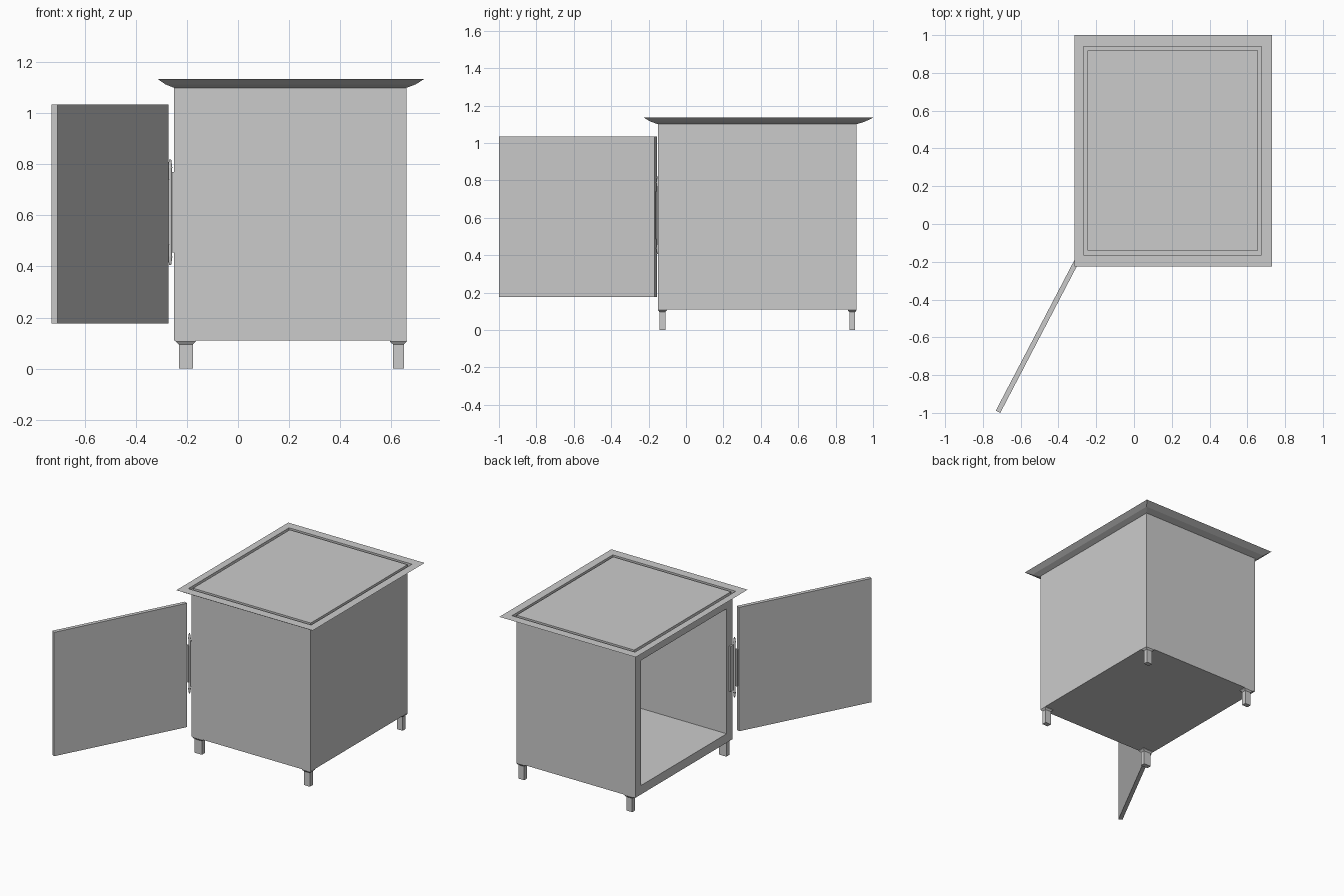
import bpy, bmesh, math
from mathutils import Matrix, Vector

cube = bpy.data.objects.get("Cube")
if cube:
    bpy.data.objects.remove(cube, do_unlink=True)

grey = bpy.data.materials.new("light grey")
grey.use_nodes = True
grey.diffuse_color = (0.6, 0.6, 0.6, 1)
grey.node_tree.nodes["Principled BSDF"].inputs["Base Color"].default_value = (0.6, 0.6, 0.6, 1)


def finish(name, bm):
    bmesh.ops.recalc_face_normals(bm, faces=bm.faces)
    mesh = bpy.data.meshes.new(name)
    bm.to_mesh(mesh)
    bm.free()
    mesh.materials.append(grey)
    obj = bpy.data.objects.new(name, mesh)
    bpy.context.collection.objects.link(obj)
    return obj


def loft(name, sections, along_x=False):
    """Join rectangles (a0, a1, b0, b1, level) into one capped solid."""
    bm = bmesh.new()
    rings = []
    for a0, a1, b0, b1, h in sections:
        corners = [(a0, b0), (a1, b0), (a1, b1), (a0, b1)]
        rings.append([bm.verts.new((h, a, b) if along_x else (a, b, h)) for a, b in corners])
    for low, high in zip(rings, rings[1:]):
        for i in range(4):
            j = (i + 1) % 4
            bm.faces.new((low[i], low[j], high[j], high[i]))
    bm.faces.new(rings[0][::-1])
    bm.faces.new(rings[-1])
    return finish(name, bm)


def box(name, x0, x1, y0, y1, z0, z1):
    return loft(name, [(x0, x1, y0, y1, z0), (x0, x1, y0, y1, z1)])


X0, X1, Y0, Y1, Z0, Z1 = -0.25, 0.66, -0.15, 0.912, 0.11, 1.10
WALL = 0.062

# Hollow cabinet, open on its right side
mouth = (Y0 + WALL, Y1 - WALL, Z0 + WALL, Z1 - WALL)
loft("cabinet_body", [(Y0, Y1, Z0, Z1, X1), (Y0, Y1, Z0, Z1, X0),
                      mouth + (X0,), mouth + (X1 - WALL,)], along_x=True)

# Flared lid with a sunken groove around the top panel
groove_out = (-0.267, 0.675, -0.163, 0.94)
groove_in = (-0.246, 0.656, -0.141, 0.918)
TOP, DEEP = 1.135, 1.115
loft("lid", [(X0, X1, Y0, Y1, Z1),
             (X0 - 0.035, X1 + 0.037, Y0 - 0.04, Y1 + 0.045, 1.114),
             (-0.315, 0.73, -0.225, 1.0, TOP),
             groove_out + (TOP,), groove_out + (DEEP,),
             groove_in + (DEEP,), groove_in + (TOP,)])

# Four legs with flared collars under the body
for side, x0, x1 in (("right", -0.232, -0.177), ("left", 0.607, 0.65)):
    for end, y0, y1 in (("front", -0.142, -0.11), ("back", 0.873, 0.904)):
        if side == "right" and end == "back":
            x0 = -0.221
        f = 0.012
        loft(f"{end}_{side}_leg", [(x0, x1, y0, y1, 0), (x0, x1, y0, y1, 0.095),
                                   (x0 - f, x1 + f, y0 - 0.008, y1 + 0.008, 0.106),
                                   (x0 - f, x1 + f, y0 - 0.008, y1 + 0.008, Z0)])

# Door swung wide open
door = box("door", 0, 0.939, 0, 0.0265, 0.176, 1.034)
door.matrix_world = (Matrix.Translation(Vector((-0.708, -1.0, 0)))
                     @ Matrix.Rotation(math.atan2(0.832, 0.4345), 4, "Z"))

# Hinge: pin with tapered tips, and a leaf on the cabinet
px, py = -0.266, -0.151
bm = bmesh.new()
for z0, z1, r0, r1 in ((0.44, 0.785, 0.007, 0.007),
                       (0.405, 0.44, 0.004, 0.009), (0.785, 0.82, 0.009, 0.004)):
    bmesh.ops.create_cone(bm, cap_ends=True, segments=12, radius1=r0, radius2=r1, depth=z1 - z0,
                          matrix=Matrix.Translation((px, py, (z0 + z1) / 2)))
finish("hinge_pin", bm)
box("hinge_leaf", -0.262, X0, -0.152, -0.115, 0.455, 0.77)
box("hinge_door_leaf", -0.286, -0.266, -0.163, -0.15, 0.485, 0.74)
